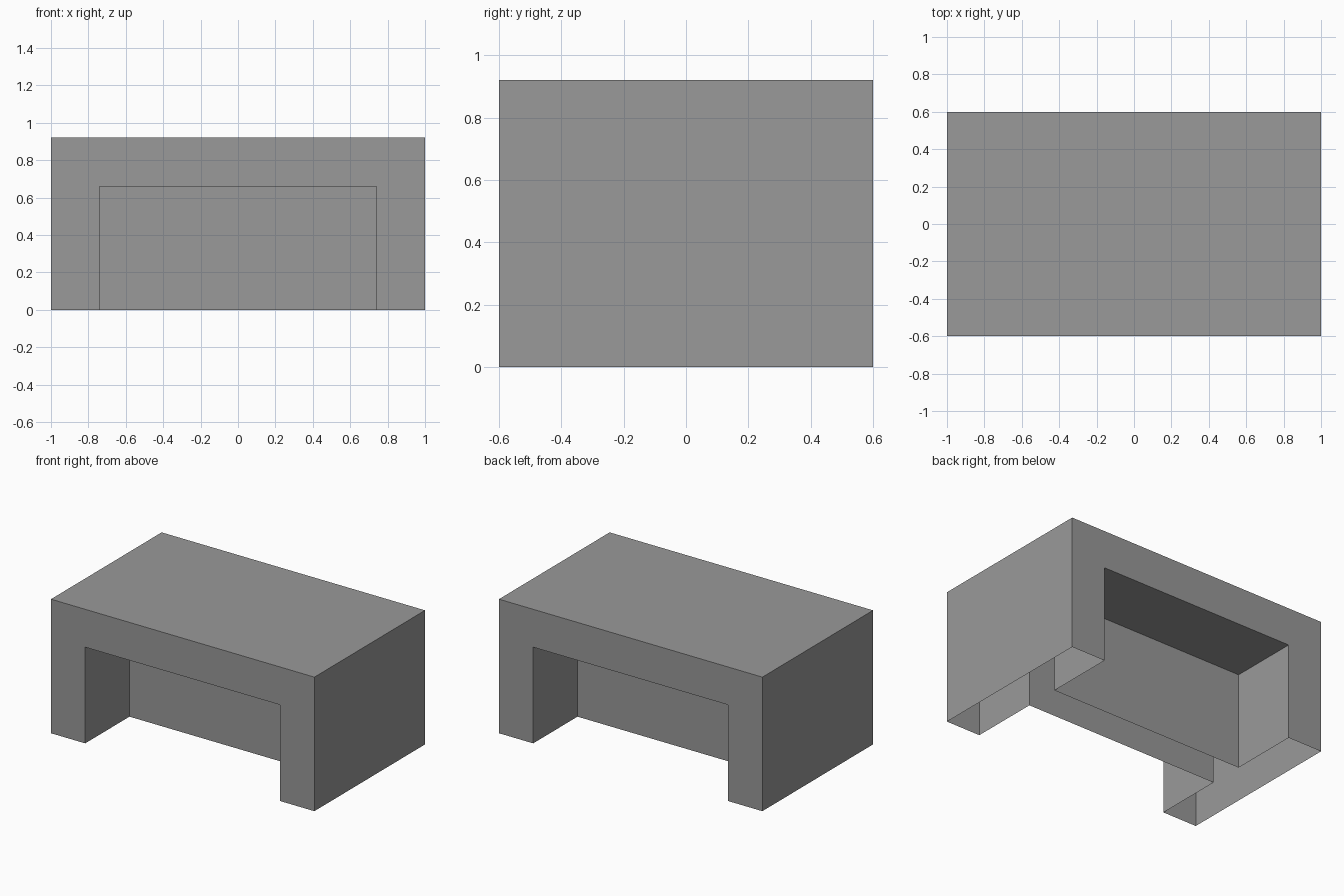
import bpy
import bmesh
from math import pi
from mathutils import Matrix

default_cube = bpy.data.objects.get("Cube")
if default_cube:
    bpy.data.objects.remove(default_cube, do_unlink=True)

HALF_W, HALF_D, HEIGHT = 1.0, 0.6, 0.92      # outer block
OPEN_W, OPEN_H, WEB = 0.74, 0.66, 0.12       # knee openings and central web

grey = bpy.data.materials.new("plain grey")
grey.use_nodes = True
colour = (0.32, 0.32, 0.32, 1)
grey.diffuse_color = colour
grey.node_tree.nodes["Principled BSDF"].inputs["Base Color"].default_value = colour


def arch(w, h):
    """Upside-down U outline in x, z, from left foot to right foot."""
    return [(-w, 0), (-w, h), (w, h), (w, 0)]


def panel(bm, outline, y):
    """Flat upright face at depth y."""
    return bm.faces.new([bm.verts.new((x, y, z)) for x, z in outline])


def sweep(bm, outline, y0, y1):
    """Strip of faces along an open outline, between two depths."""
    for (px, pz), (qx, qz) in zip(outline, outline[1:]):
        corners = [(px, y0, pz), (px, y1, pz), (qx, y1, qz), (qx, y0, qz)]
        bm.faces.new([bm.verts.new(c) for c in corners])


bm = bmesh.new()
outer, inner = arch(HALF_W, HEIGHT), arch(OPEN_W, OPEN_H)

# Front face with its opening, recess walls and web panel
panel(bm, inner + outer[::-1], -HALF_D)
sweep(bm, inner, -HALF_D, -WEB)
panel(bm, inner[::-1], -WEB)

# Repeat for the back by a half turn
copy = bmesh.ops.duplicate(bm, geom=bm.verts[:] + bm.edges[:] + bm.faces[:])
turned = [v for v in copy["geom"] if isinstance(v, bmesh.types.BMVert)]
bmesh.ops.rotate(bm, verts=turned, cent=(0, 0, 0), matrix=Matrix.Rotation(pi, 3, "Z"))

# Top and outer sides; the underside stays open
sweep(bm, outer[::-1], -HALF_D, HALF_D)
bmesh.ops.remove_doubles(bm, verts=bm.verts[:], dist=0.0001)

mesh = bpy.data.meshes.new("desk_shell")
bm.to_mesh(mesh)
bm.free()
mesh.materials.append(grey)
bpy.context.collection.objects.link(bpy.data.objects.new("desk_shell", mesh))
